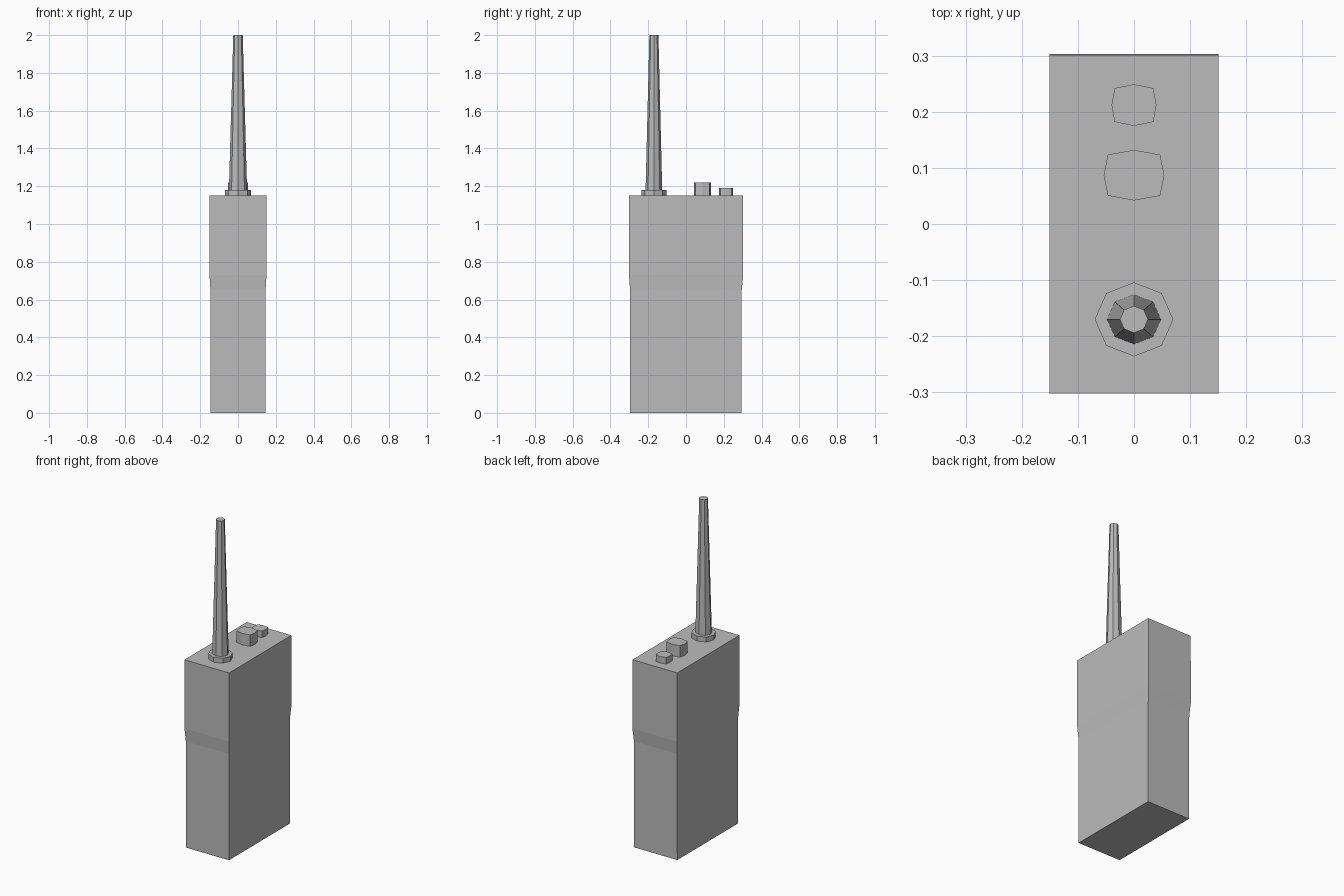
import bpy
import bmesh
from math import cos, sin, tau

cube = bpy.data.objects.get("Cube")
if cube:
    bpy.data.objects.remove(cube, do_unlink=True)

grey = bpy.data.materials.new("plain_grey")
grey.use_nodes = True
colour = (0.5, 0.5, 0.5, 1)
grey.diffuse_color = colour
grey.node_tree.nodes["Principled BSDF"].inputs["Base Color"].default_value = colour


def loft(name, rings):
    """Skin equal-length rings of points from bottom to top and cap the ends."""
    bm = bmesh.new()
    loops = [[bm.verts.new(p) for p in ring] for ring in rings]
    for low, high in zip(loops, loops[1:]):
        for i in range(len(low)):
            j = (i + 1) % len(low)
            bm.faces.new((low[i], low[j], high[j], high[i]))
    bm.faces.new(loops[0][::-1])
    bm.faces.new(loops[-1])
    mesh = bpy.data.meshes.new(name)
    bm.to_mesh(mesh)
    bm.free()
    mesh.materials.append(grey)
    obj = bpy.data.objects.new(name, mesh)
    bpy.context.collection.objects.link(obj)
    return obj


def rectangle(z, x, back, front):
    return [(-x, front, z), (x, front, z), (x, back, z), (-x, back, z)]


def octagon(z, y, rx, ry):
    return [(rx * cos(tau * i / 8), y + ry * sin(tau * i / 8), z) for i in range(8)]


def knob_ring(z, y, rx, ry):
    # Squarish octagon: corners pushed out towards a box
    return [(rx * (cos(tau * i / 8) if i % 2 == 0 else 1.22 * cos(tau * i / 8)),
             y + ry * (sin(tau * i / 8) if i % 2 == 0 else 1.15 * sin(tau * i / 8)), z)
            for i in range(8)]


TOP = 1.15

# Case: narrow battery half, flared step, wider upper half
loft("case", [
    rectangle(0, 0.146, 0.293, -0.296),
    rectangle(0.65, 0.146, 0.295, -0.296),
    rectangle(0.73, 0.151, 0.303, -0.302),
    rectangle(TOP, 0.151, 0.301, -0.302),
])

# Antenna with its collar
loft("antenna_collar", [octagon(z, -0.17, 0.07, 0.066) for z in (TOP, 1.18)])
loft("antenna", [octagon(1.18, -0.17, 0.048, 0.044), octagon(2.0, -0.17, 0.025, 0.024)])

# Control knobs
loft("large_knob", [knob_ring(z, 0.087, 0.054, 0.045) for z in (TOP, 1.22)])
loft("small_knob", [knob_ring(z, 0.212, 0.04, 0.037) for z in (TOP, 1.19)])
